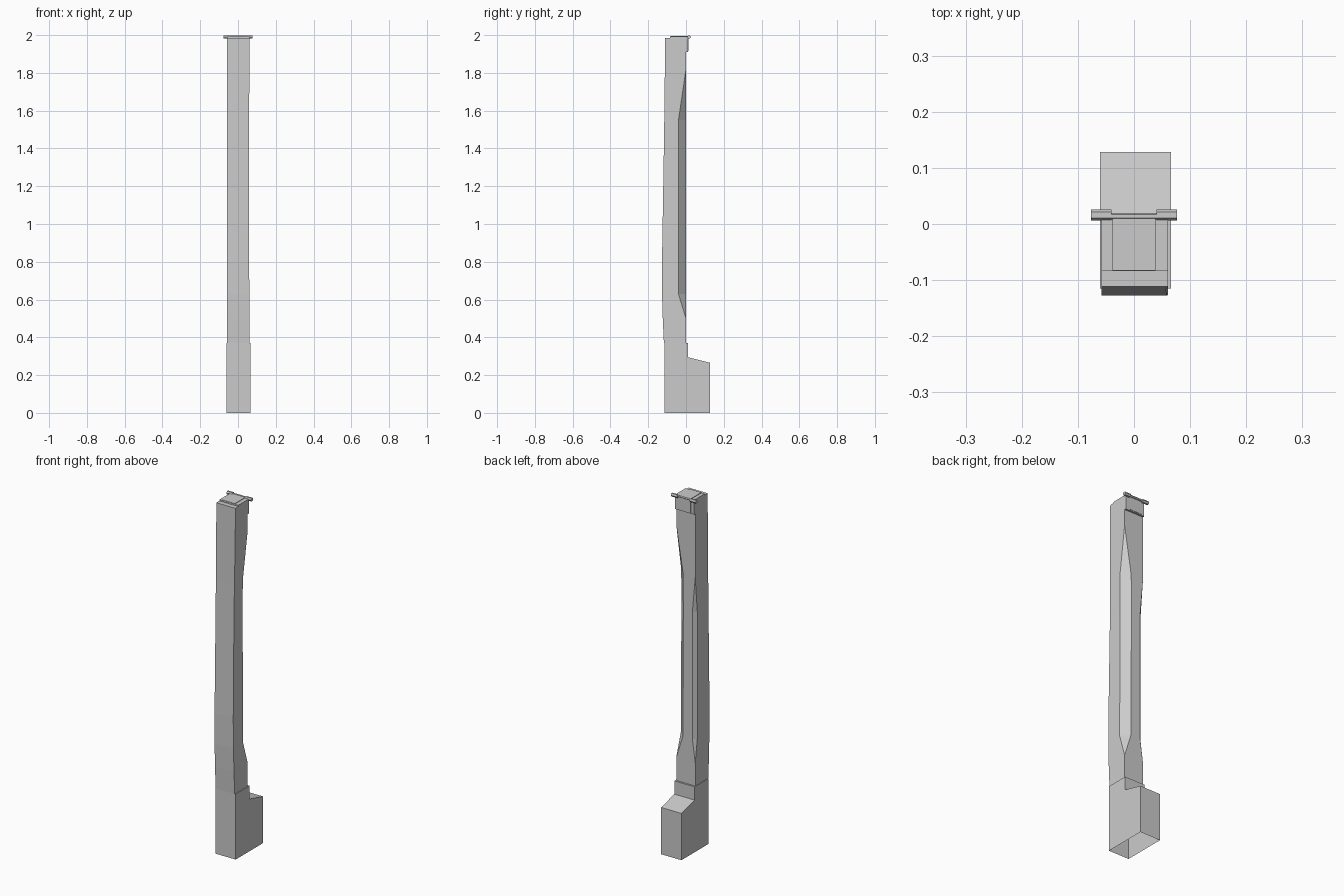
import bpy, bmesh
from math import pi
from mathutils import Matrix

if "Cube" in bpy.data.objects:
    bpy.data.objects.remove(bpy.data.objects["Cube"])


def finish(name, bm):
    bmesh.ops.remove_doubles(bm, verts=bm.verts, dist=0.0005)
    bmesh.ops.recalc_face_normals(bm, faces=bm.faces)
    mesh = bpy.data.meshes.new(name)
    bm.to_mesh(mesh)
    bm.free()
    obj = bpy.data.objects.new(name, mesh)
    bpy.context.collection.objects.link(obj)
    return obj


def extrude_profile(name, profile, x0, x1, open_bottom=False):
    """Side profile of (y, z) points swept across x."""
    bm = bmesh.new()
    face = bm.faces.new([bm.verts.new((x0, y, z)) for y, z in profile])
    new = bmesh.ops.extrude_face_region(bm, geom=[face], use_keep_orig=True)["geom"]
    bmesh.ops.translate(bm, vec=(x1 - x0, 0, 0),
                        verts=[v for v in new if isinstance(v, bmesh.types.BMVert)])
    if open_bottom:
        low = [f for f in bm.faces if all(v.co.z < 0.001 for v in f.verts)]
        bmesh.ops.delete(bm, geom=low, context='FACES')
    return finish(name, bm)


def rod(name, x0, x1, radius, y, z):
    """Six-sided rod along x."""
    bm = bmesh.new()
    turn = Matrix.Translation(((x0 + x1) / 2, y, z)) @ Matrix.Rotation(pi / 2, 4, 'Y')
    bmesh.ops.create_cone(bm, cap_ends=True, segments=6, radius1=radius,
                          radius2=radius, depth=x1 - x0, matrix=turn)
    return finish(name, bm)


# Stepped foot, hollow underneath
extrude_profile("foot", [(-0.115, 0), (0.128, 0), (0.128, 0.265), (0.01, 0.295),
                         (0.01, 0.37), (-0.115, 0.37)], -0.061, 0.066, True)

# Bowed column: z, front y, right x, right chamfer, left chamfer
sections = [
    (0.37, -0.117, 0.061, 0.0, 0.0),
    (0.50, -0.123, 0.061, 0.0, 0.0),
    (0.63, -0.127, 0.060, 0.04, 0.018),
    (0.80, -0.127, 0.059, 0.04, 0.018),
    (1.35, -0.118, 0.057, 0.04, 0.018),
    (1.55, -0.115, 0.058, 0.04, 0.0),
    (1.82, -0.112, 0.061, 0.0, 0.0),
    (1.985, -0.111, 0.061, 0.0, 0.0),
]
bm = bmesh.new()
left = -0.058
rings = []
for z, front, right, cr, cl in sections:
    outline = [(left, front), (right, front), (right, -cr),
               (right - cr, 0), (left + cl, 0), (left, -cl)]
    rings.append([bm.verts.new((x, y, z)) for x, y in outline])
for a, b in zip(rings, rings[1:]):
    for i in range(6):
        j = (i + 1) % 6
        bm.faces.new((a[i], a[j], b[j], b[i]))
bm.faces.new(rings[-1])
finish("column", bm)

# Cap plate folded over the top and down the back
extrude_profile("cap_plate", [(-0.084, 1.98), (0, 1.98), (0, 1.91), (0.01, 1.91),
                              (0.01, 1.992), (-0.084, 1.992)], -0.058, 0.061)
extrude_profile("cap_strip", [(-0.083, 1.985), (0.005, 1.985), (0.005, 1.915),
                              (0.012, 1.915), (0.012, 1.995), (-0.083, 1.995)],
                -0.038, 0.038)

# Hinge pin with a thicker knuckle at each end
rod("hinge_pin", -0.06, 0.06, 0.006, 0.014, 1.992)
for side, x0 in (("left", -0.077), ("right", 0.04)):
    rod("hinge_knuckle_" + side, x0, x0 + 0.037, 0.01, 0.016, 1.99)
